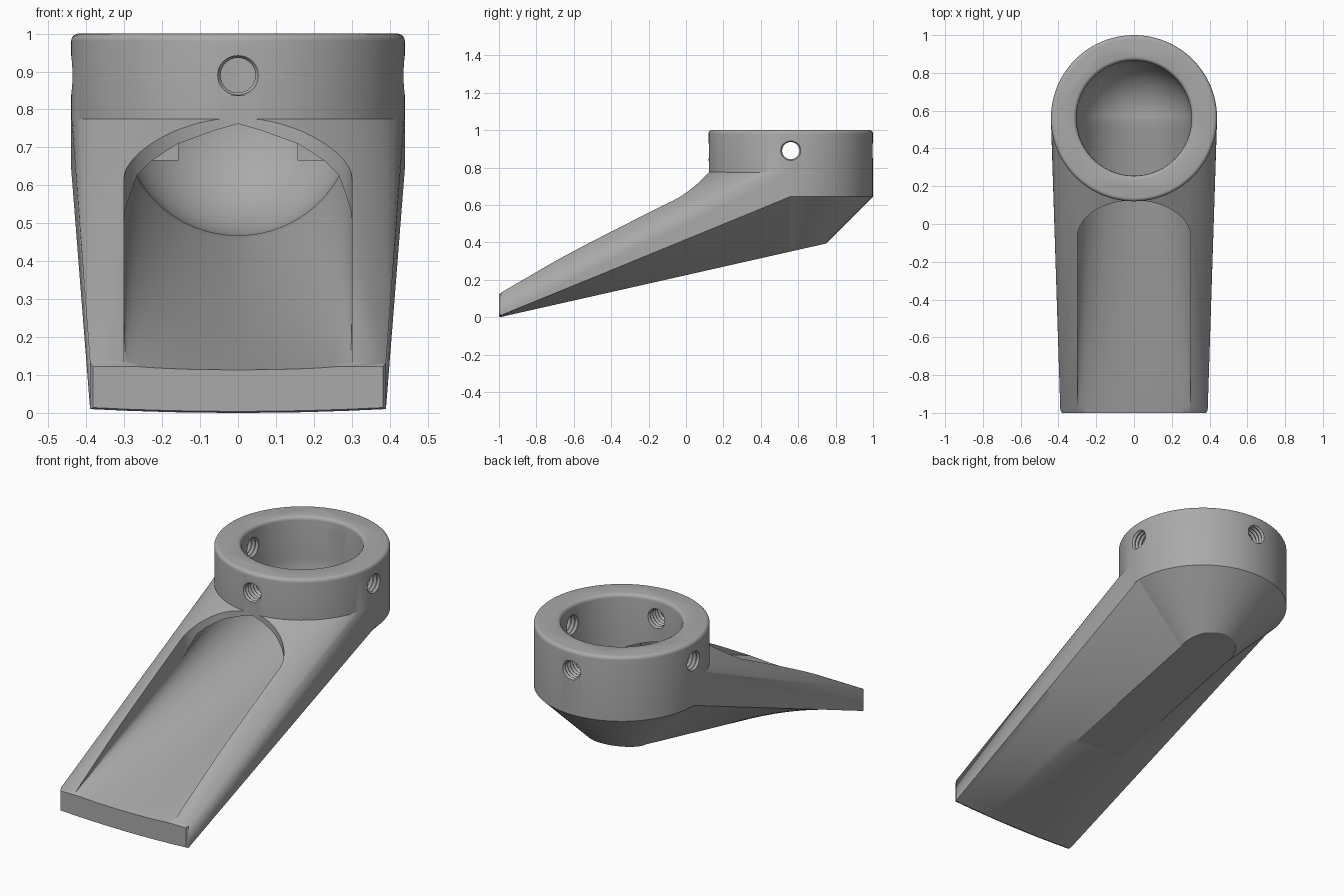
import bpy, bmesh
from math import sin, cos, pi
from mathutils import Matrix, Vector

cube = bpy.data.objects.get("Cube")
if cube:
    bpy.data.objects.remove(cube, do_unlink=True)

CY = 0.56          # ring axis position in y
R_OUT, R_IN = 0.44, 0.304
SEG = 96

grey = bpy.data.materials.new("plain grey")
grey.use_nodes = True
colour = (0.40, 0.40, 0.40, 1)
grey.diffuse_color = colour
grey.node_tree.nodes["Principled BSDF"].inputs["Base Color"].default_value = colour


def add_object(name, bm):
    bmesh.ops.recalc_face_normals(bm, faces=bm.faces[:])
    mesh = bpy.data.meshes.new(name)
    bm.to_mesh(mesh)
    bm.free()
    mesh.materials.append(grey)
    ob = bpy.data.objects.new(name, mesh)
    bpy.context.scene.collection.objects.link(ob)
    return ob


def hull(name, points):
    bm = bmesh.new()
    for p in points:
        bm.verts.new(p)
    res = bmesh.ops.convex_hull(bm, input=bm.verts[:])
    spare = {g for g in res["geom_interior"] + res["geom_unused"]
             if isinstance(g, bmesh.types.BMVert)}
    bmesh.ops.delete(bm, geom=list(spare), context="VERTS")
    return add_object(name, bm)


def skin(name, rings):
    """Closed solid through a list of equal-length point rings."""
    bm = bmesh.new()
    rings = [[bm.verts.new(p) for p in ring] for ring in rings]
    n = len(rings[0])
    for a, b in zip(rings, rings[1:]):
        for i in range(n):
            j = (i + 1) % n
            bm.faces.new((a[i], a[j], b[j], b[i]))
    bm.faces.new(rings[0])
    bm.faces.new(rings[-1])
    return add_object(name, bm)


def disc(r, z, n=SEG):
    return [Vector((r * cos(2 * pi * i / n), r * sin(2 * pi * i / n), z)) for i in range(n)]


def lathe(name, profile, matrix, n=SEG):
    return skin(name, [[matrix @ p for p in disc(r, z, n)] for r, z in profile])


def loft(name, back, front, y_back, y_front, steps=30):
    """Ruled solid between two (x, z) sections."""
    a = [Vector((x, y_back, z)) for x, z in back]
    b = [Vector((x, y_front, z)) for x, z in front]
    return skin(name, [[p.lerp(q, k / steps) for p, q in zip(a, b)]
                       for k in range(steps + 1)])


def combine(target, tool, operation):
    mod = target.modifiers.new(operation.lower(), "BOOLEAN")
    mod.operation, mod.solver, mod.object = operation, "EXACT", tool
    tool.hide_render = True
    bpy.context.view_layer.objects.active = target
    bpy.ops.object.modifier_apply(modifier=mod.name)
    bpy.data.objects.remove(tool, do_unlink=True)


def wall_top(y):
    """Height of the straight line where the chute floor meets its side walls."""
    return 0.13 + 0.41 * (y + 1)


axis = Matrix.Translation((0, CY, 0))

# Upper body: front half of the ring base drawn out to the front lip
front_half = [axis @ p for p in disc(R_OUT - 0.0005, 0.775) if p.y < 0.001]
points = front_half + [Vector((p.x, p.y, 0.645)) for p in front_half]
for i in range(-4, 5):
    t = i / 4
    low = 0.01 * t * t
    points += [(0.39 * t, -0.988, low), (0.39 * t, -0.988, 0.132),
               (0.382 * t, -1, low + 0.004), (0.382 * t, -1, 0.122)]
body = hull("funnel_chute", points)

# Underside: trapezoid under the ring flattening out towards the lip
N = 8
back = [(-0.43, 0.66)]
front = [(-0.38, 0.03)]
for s in (-1, 1):
    for i in range(N + 1):
        t = i / N if s < 0 else 1 - i / N       # 0 at the side, 1 at the flat strip
        back.append((s * (R_OUT + (0.146 - R_OUT) * t), 0.645 + (0.351 - 0.645) * t))
        front.append((s * (0.39 + (0.146 - 0.39) * t), 0.01 - 0.009 * t))
back.append((0.43, 0.66))
front.append((0.38, 0.03))
combine(body, loft("underside", back, front, CY, -0.99), "UNION")

# Truncated cone below the ring, cut by the sloping underside
points = [axis @ p for p in disc(R_OUT, 0.645)]
for i in range(SEG):
    a = 2 * pi * i / SEG
    r = 0.146 / (1 - 0.225 * sin(a))
    points.append((r * cos(a), CY + r * sin(a), 0.205 + r))
combine(body, hull("cone", points), "UNION")

# Ring with a rounded top edge
rim = [(R_OUT, 0.645)]
rim += [(R_OUT - 0.02 + 0.02 * cos(k * pi / 10), 0.98 + 0.02 * sin(k * pi / 10))
        for k in range(6)]
combine(body, lathe("ring", rim, axis), "UNION")

# Bore: round bowl at the bottom, rounded lip at the top
bore = [(R_IN * sin(k * pi / 48) + 0.0005, 0.772 - R_IN * cos(k * pi / 48)) for k in range(25)]
bore += [(R_IN + 0.021 - 0.02 * cos(k * pi / 10), 0.98 + 0.02 * sin(k * pi / 10))
         for k in range(5)]
bore += [(R_IN + 0.021, 1.001), (R_IN + 0.021, 1.1)]
combine(body, lathe("bore_cutter", bore, axis), "DIFFERENCE")

# Chute floor: half circle below the bore flattening towards the lip
angles = [k * pi / 48 for k in range(49)]
back = [(R_IN * cos(a), 0.772 - R_IN * sin(a)) for a in angles]
front = [(0.3 * cos(a), 0.122 - 0.013 * sin(a)) for a in angles]
combine(body, loft("floor_cutter", back, front, CY, -1.02), "DIFFERENCE")

# Front of the bore carried down to the chute
points = [axis @ p for p in disc(R_IN, 0.82) if p.y < 0.001]
points += [Vector((p.x, p.y, wall_top(p.y) - 0.004)) for p in points]
combine(body, hull("bore_front_cutter", points), "DIFFERENCE")

# Arched passage from the bore into the slot
arch = [(0, 0.762), (0.06, 0.745), (0.125, 0.705), (0.2, 0.665), (0.257, 0.62), (0.298, 0.53)]
points = []
for x, z in arch:
    for y in (-0.05, 0.3):
        for s in (-1, 1):
            low = wall_top(y) - 0.004
            points += [(s * x, y, max(z, low)), (s * x, y, low)]
combine(body, hull("passage_cutter", points), "DIFFERENCE")

# Round-ended slot that opens the chute from above
outline = [(s * 0.3, -1.02) for s in (-1, 1)]
outline += [(0.3 * cos(k * pi / 40), -0.07 + 0.195 * sin(k * pi / 40)) for k in range(41)]
points = [(x, y, wall_top(y) - 0.004) for x, y in outline]
points += [(x, y, 0.18 + 0.585 * (y + 1)) for x, y in outline]
combine(body, hull("slot_cutter", points), "DIFFERENCE")

# Four threaded screw holes around the ring
thread = [(0.046 + 0.008 * (k % 2), 0.25 + 0.011 * k) for k in range(21)]
for k in range(4):
    direction = Vector((cos(k * pi / 2), sin(k * pi / 2), 0))
    place = Matrix.Translation((0, CY, 0.89)) @ direction.to_track_quat("Z", "Y").to_matrix().to_4x4()
    combine(body, lathe("screw_hole_cutter", thread, place, 32), "DIFFERENCE")

# Smooth curved faces, keep the creases crisp
bpy.ops.object.select_all(action="DESELECT")
body.select_set(True)
bpy.context.view_layer.objects.active = body
bpy.ops.object.shade_smooth_by_angle(angle=pi / 7)
